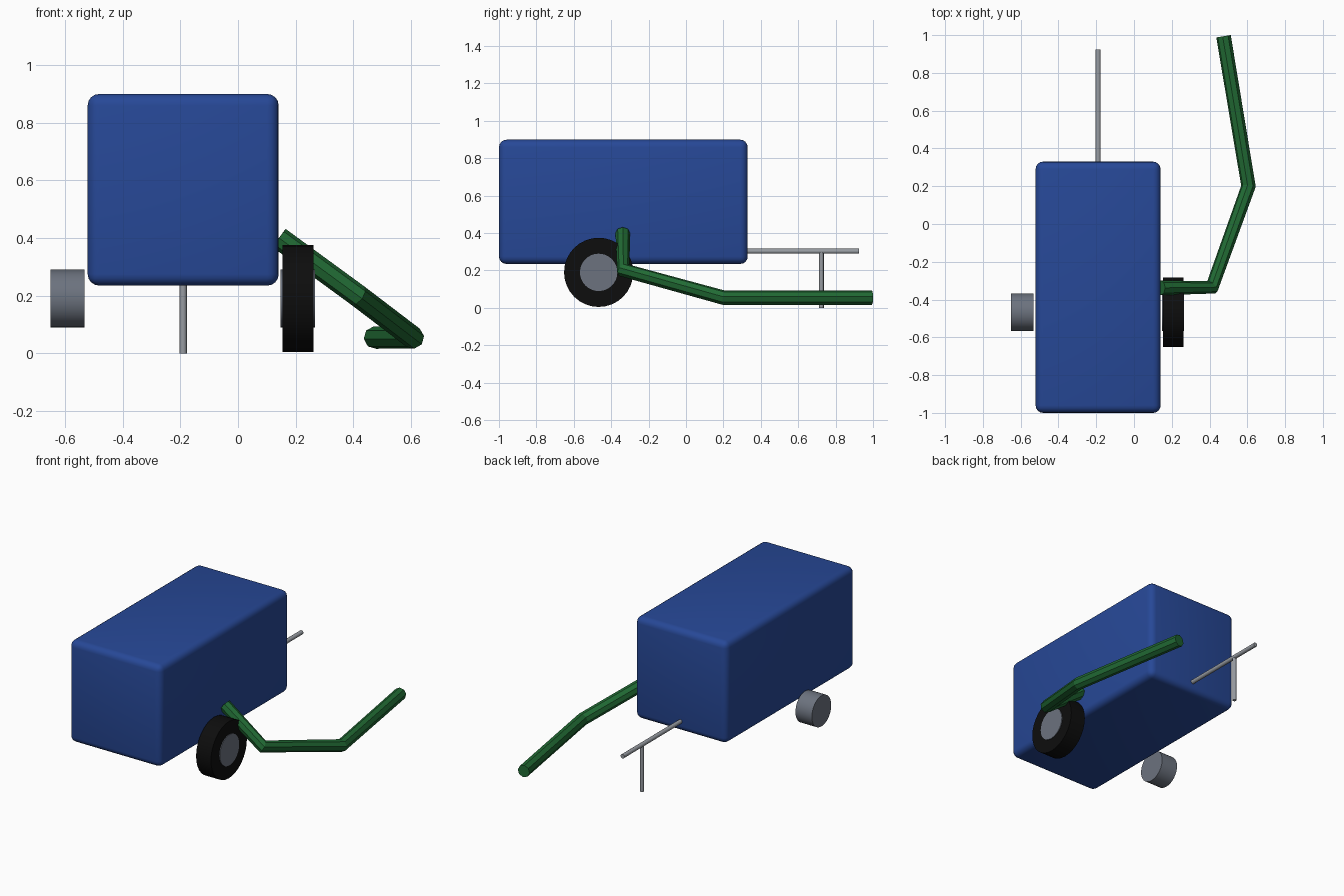
import bpy
import math

default_cube = bpy.data.objects.get("Cube")
if default_cube:
    bpy.data.objects.remove(default_cube, do_unlink=True)


def material(name, colour):
    mat = bpy.data.materials.new(name)
    mat.use_nodes = True
    rgba = (*colour, 1)
    mat.diffuse_color = rgba
    mat.node_tree.nodes["Principled BSDF"].inputs["Base Color"].default_value = rgba
    return mat


blue = material("blue paint", (0.02, 0.065, 0.31))
green = material("green hose", (0.015, 0.145, 0.034))
wheel_grey = material("wheel grey", (0.15, 0.17, 0.21))
steel = material("light steel", (0.31, 0.33, 0.36))
rubber = material("black rubber", (0.004, 0.004, 0.004))


def cylinder(name, radius, length, location, axis, mat, sides=32):
    rotation = {"x": (0, math.pi / 2, 0), "y": (math.pi / 2, 0, 0), "z": (0, 0, 0)}[axis]
    bpy.ops.mesh.primitive_cylinder_add(
        vertices=sides, radius=radius, depth=length, location=location, rotation=rotation)
    obj = bpy.context.object
    obj.name = name
    obj.data.materials.append(mat)
    bpy.ops.object.shade_smooth_by_angle(angle=math.radians(30))
    return obj


# Tank body with rounded edges
bpy.ops.mesh.primitive_cube_add(size=1, location=(-0.19, -0.335, 0.567))
body = bpy.context.object
body.name = "tank_body"
body.scale = (0.662, 1.33, 0.664)
bpy.ops.object.transform_apply(location=False, rotation=False, scale=True)
body.data.materials.append(blue)
bevel = body.modifiers.new("rounded edges", "BEVEL")
bevel.width = 0.04
bevel.segments = 4
bpy.ops.object.shade_smooth()

# Wheel hubs on both sides, tyre on the left only
axle_y, axle_z = -0.467, 0.19
cylinder("right_hub", 0.1, 0.118, (-0.591, axle_y, axle_z), "x", wheel_grey)
cylinder("left_hub", 0.1, 0.118, (0.207, axle_y, axle_z), "x", wheel_grey)
cylinder("left_tyre", 0.185, 0.107, (0.208, axle_y, axle_z), "x", rubber)

# Drawbar and its support leg
cylinder("drawbar", 0.0135, 0.62, (-0.19, 0.615, 0.303), "y", steel, 16)
cylinder("support_leg", 0.0125, 0.3, (-0.19, 0.724, 0.15), "z", steel, 16)

# Faceted hose running down and trailing along the ground
curve = bpy.data.curves.new("hose", "CURVE")
curve.dimensions = "3D"
curve.bevel_depth = 0.039
curve.bevel_resolution = 2
curve.use_fill_caps = True
path = [(0.142, -0.338, 0.4), (0.413, -0.335, 0.202), (0.606, 0.2, 0.055), (0.474, 0.994, 0.055)]
spline = curve.splines.new("POLY")
spline.points.add(len(path) - 1)
for point, position in zip(spline.points, path):
    point.co = (*position, 1)
spline.use_smooth = False
hose = bpy.data.objects.new("hose", curve)
bpy.context.collection.objects.link(hose)
curve.materials.append(green)
